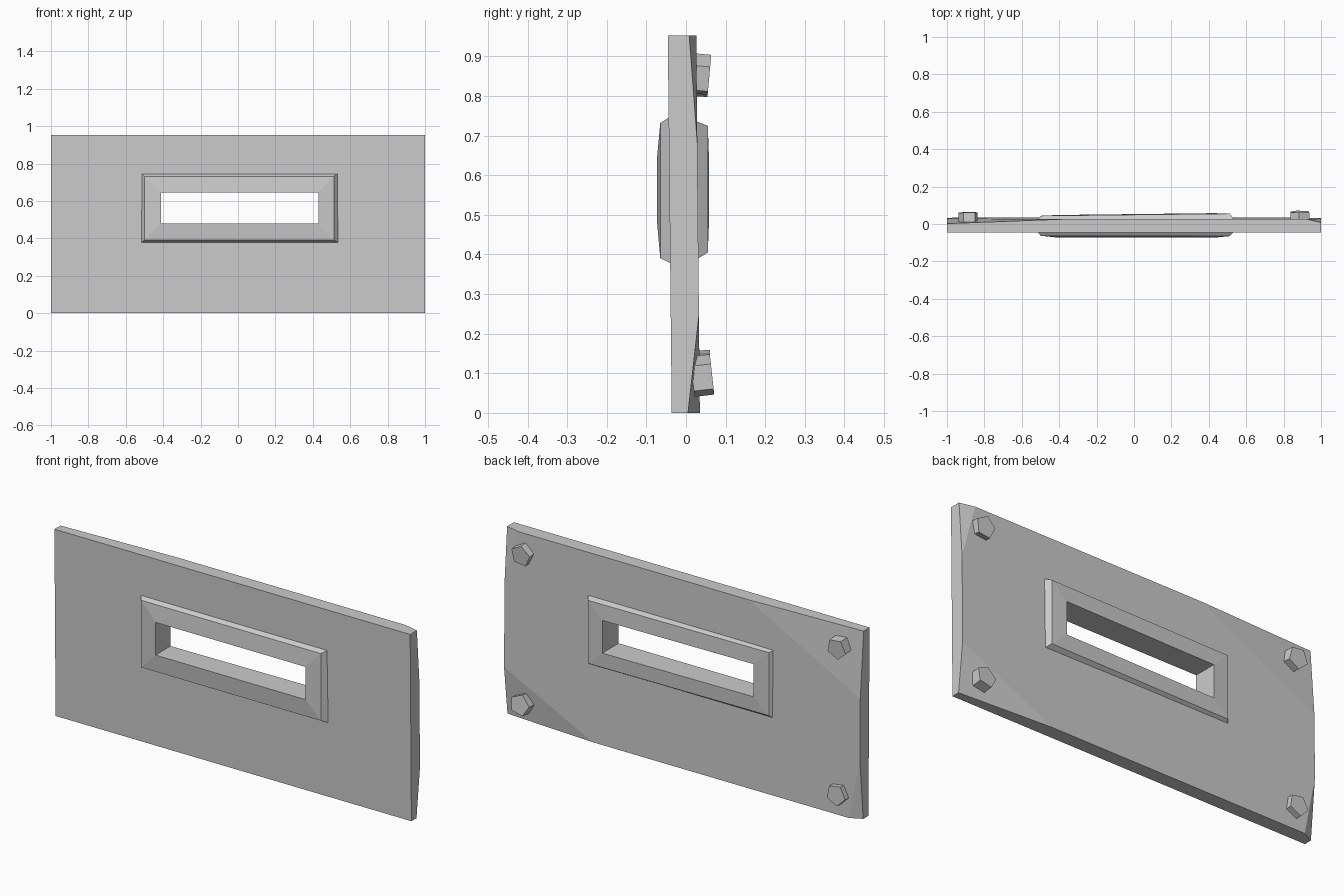
import bpy, bmesh, math
from mathutils import Vector, Euler

if "Cube" in bpy.data.objects:
    bpy.data.objects.remove(bpy.data.objects["Cube"])


def make_object(name, bm):
    bmesh.ops.recalc_face_normals(bm, faces=bm.faces[:])
    mesh = bpy.data.meshes.new(name)
    bm.to_mesh(mesh)
    bm.free()
    ob = bpy.data.objects.new(name, mesh)
    bpy.context.collection.objects.link(ob)
    return ob


def box(bm, x0, x1, z0, z1, front, back):
    """Box whose front and back depth are given as (bottom, top)."""
    bmesh.ops.create_cube(bm, size=1)
    for v in bm.verts:
        top = 1 if v.co.z > 0 else 0
        y = back[top] if v.co.y > 0 else front[top]
        v.co = (x1 if v.co.x > 0 else x0, y, z1 if top else z0)


# Plate, slightly leaning, with its back corners sliced off
bm = bmesh.new()
box(bm, -1, 1, 0, 0.953, (-0.036, -0.046), (0.035, 0.026))
slices = [
    ((1, 0.030, 0.66), (1, 0.008, 0.953), (0.92, 0.027, 0.953)),
    ((1, 0.033, 0.25), (1, 0.005, 0), (0.5, 0.035, 0)),
    ((-1, 0.029, 0.62), (-1, 0.002, 0.953), (-0.37, 0.026, 0.953)),
    ((-1, 0.032, 0.30), (-1, 0.005, 0), (-0.94, 0.035, 0)),
]
for pts in slices:
    a, b, c = map(Vector, pts)
    n = (b - a).cross(c - a).normalized()
    if n.y < 0:
        n = -n
    bmesh.ops.bisect_plane(bm, geom=bm.verts[:] + bm.edges[:] + bm.faces[:],
                           plane_co=a, plane_no=n, clear_outer=True)
    rim = [e for e in bm.edges if e.is_boundary]
    bmesh.ops.holes_fill(bm, edges=rim, sides=0)
plate = make_object("plate", bm)

# Slot cutter
bm = bmesh.new()
box(bm, -0.42, 0.44, 0.47, 0.655, (-0.2, -0.2), (0.2, 0.2))
cutter = make_object("slot_cutter", bm)
cutter.hide_render = True
cutter.hide_set(True)
cut = plate.modifiers.new("slot", 'BOOLEAN')
cut.object = cutter
cut.operation = 'DIFFERENCE'
cut.solver = 'EXACT'

# Slot surround: rectangles x0, x1, z0, z1, y left, y right, front to back
rings = [
    (-0.52, 0.54, 0.375, 0.752, -0.034, -0.034),
    (-0.50, 0.512, 0.391, 0.732, -0.063, -0.065),
    (-0.413, 0.430, 0.480, 0.646, -0.072, -0.073),
    (-0.413, 0.430, 0.480, 0.646, 0.048, 0.058),
    (-0.497, 0.513, 0.405, 0.725, 0.044, 0.055),
    (-0.515, 0.535, 0.385, 0.738, 0.022, 0.022),
]
bm = bmesh.new()
loops = []
for x0, x1, z0, z1, yl, yr in rings:
    corners = [(x0, yl, z0), (x1, yr, z0), (x1, yr, z1), (x0, yl, z1)]
    loops.append([bm.verts.new(p) for p in corners])
for i, lo in enumerate(loops):
    nxt = loops[(i + 1) % len(loops)]
    for j in range(4):
        k = (j + 1) % 4
        bm.faces.new((lo[j], lo[k], nxt[k], nxt[j]))
make_object("slot_surround", bm)


# Five-sided bolts on the back: x, z, y of head, turn, tilt
def bolt(name, x, z, y, turn, tilt):
    bm = bmesh.new()
    bmesh.ops.create_cone(bm, cap_ends=True, segments=5, radius1=0.054,
                          radius2=0.054, depth=0.05)
    ob = make_object(name, bm)
    rot = Euler((-math.pi / 2 + tilt, 0, 0)).to_matrix()
    spin = Euler((0, 0, turn)).to_matrix()
    ob.matrix_world = (rot @ spin).to_4x4()
    ob.location = (x, y - 0.025, z)


bolt("bolt_top_right", 0.89, 0.853, 0.059, 0.5, -0.09)
bolt("bolt_top_left", -0.885, 0.853, 0.058, 0.1, -0.07)
bolt("bolt_bottom_right", 0.89, 0.093, 0.066, 0.4, 0.11)
bolt("bolt_bottom_left", -0.885, 0.110, 0.062, 0.15, 0.03)
